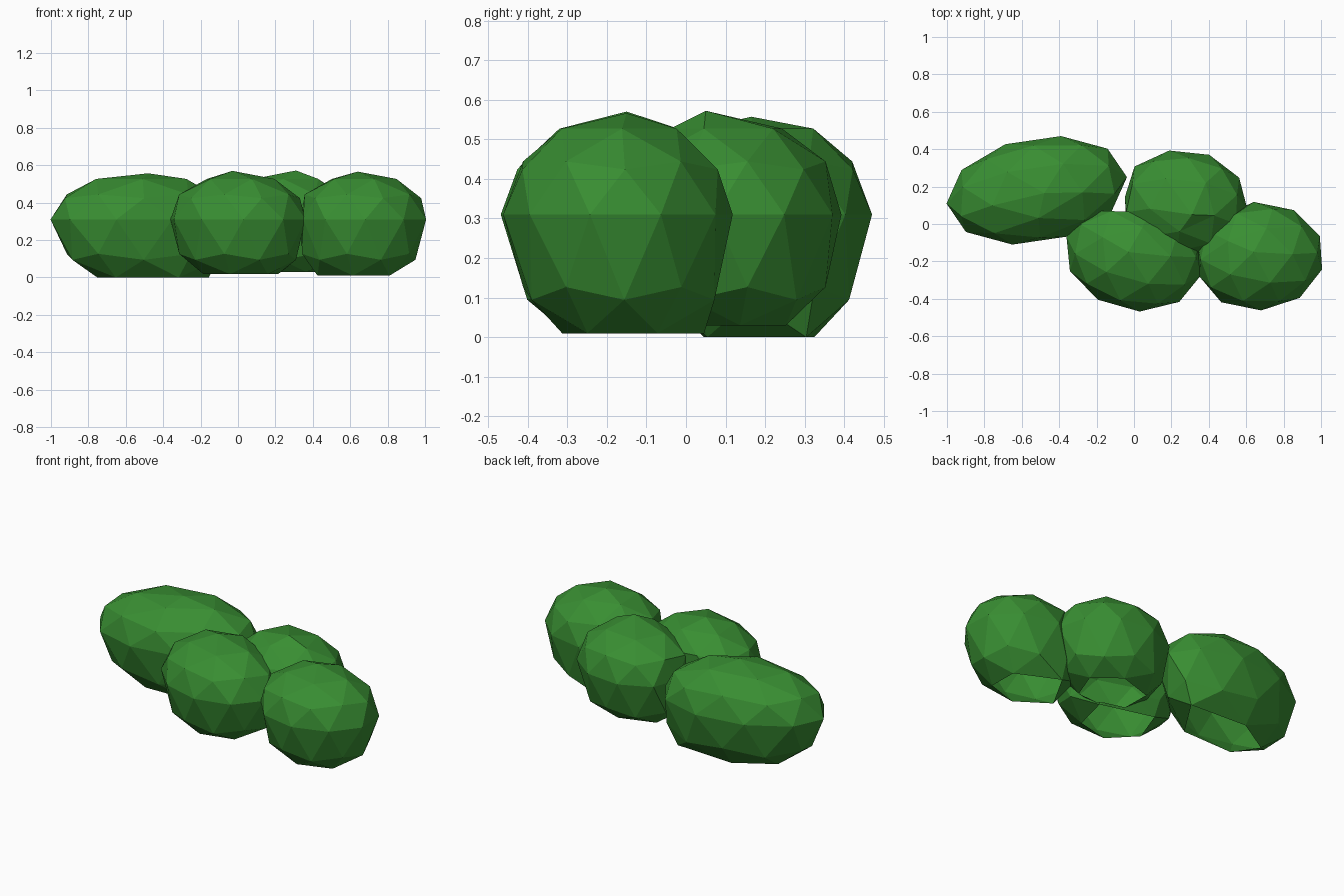
import bpy, bmesh
from math import cos, sin, radians
from mathutils import Vector

if "Cube" in bpy.data.objects:
    bpy.data.objects.remove(bpy.data.objects["Cube"])

leaf = bpy.data.materials.new("leaf green")
leaf.diffuse_color = (0.04, 0.27, 0.032, 1)
leaf.use_nodes = True
leaf.node_tree.nodes["Principled BSDF"].inputs["Base Color"].default_value = leaf.diffuse_color

MID = 0.31  # height of the widest ring


def heading(degrees):
    return Vector((cos(radians(degrees)), sin(radians(degrees))))


def bush(name, centre, along, across, floor, peak, contact, press):
    """Faceted icosphere stretched along two ground axes, open skirt below.
    The skirt widens toward `contact`; `press` holds (heading, limit) pairs
    where a neighbour flattens the side."""
    bm = bmesh.new()
    bmesh.ops.create_icosphere(bm, subdivisions=2, radius=1)
    c, a, b = Vector(centre), Vector(along), Vector(across)
    for v in bm.verts:
        q, z = Vector(v.co.xy), v.co.z
        if z > 0.99:
            v.co = peak
            continue
        if z < -0.4 and q.length > 0.01:
            t = max(0, q.normalized().dot(heading(contact)))
            q *= 0.95 + t * (0.6 if z < -0.8 else 0.1)
        for angle, limit in press:
            h = heading(angle)
            q -= h * max(0, q.dot(h) - limit)
        p = c + a * q.x + b * q.y
        z = MID + z * (0.255 if z > 0 else 0.41)
        v.co = (p.x, p.y, max(floor, z))
    mesh = bpy.data.meshes.new(name)
    bm.to_mesh(mesh)
    bm.free()
    mesh.materials.append(leaf)
    ob = bpy.data.objects.new(name, mesh)
    bpy.context.collection.objects.link(ob)
    return ob


# Four overlapping clumps of one hedge
hedge = bush("hedge", (-0.52, 0.18), (0.465, -0.02), (0.13, 0.29), 0.0,
             (-0.48, 0.165, 0.557), 20, [])
others = [
    bush("front_bush", (0.0, -0.168), (0.37, -0.01), (-0.03, 0.30), 0.018,
         (-0.03, -0.15, 0.57), 70, [(90, 0.78)]),
    bush("back_bush", (0.262, 0.11), (0.318, -0.123), (0.14, 0.26), 0.03,
         (0.31, 0.05, 0.572), 250, [(198, 0.9)]),
    bush("right_bush", (0.66, -0.172), (0.357, 0.02), (-0.02, 0.29), 0.01,
         (0.64, -0.15, 0.566), 120, [(126, 0.86), (180, 0.89)]),
]

# Join the clumps into one skin
for ob in others:
    mod = hedge.modifiers.new(ob.name, 'BOOLEAN')
    mod.operation, mod.solver, mod.object = 'UNION', 'EXACT', ob
skin = bpy.data.meshes.new_from_object(
    hedge.evaluated_get(bpy.context.evaluated_depsgraph_get()))
hedge.modifiers.clear()
for ob in others:
    bpy.data.objects.remove(ob)

# Open underside
bm = bmesh.new()
bm.from_mesh(skin)
caps = [f for f in bm.faces
        if f.normal.z < -0.9 and f.calc_center_median().z < 0.04]
bmesh.ops.delete(bm, geom=caps, context='FACES')
bm.to_mesh(skin)
bm.free()
hedge.data = skin
